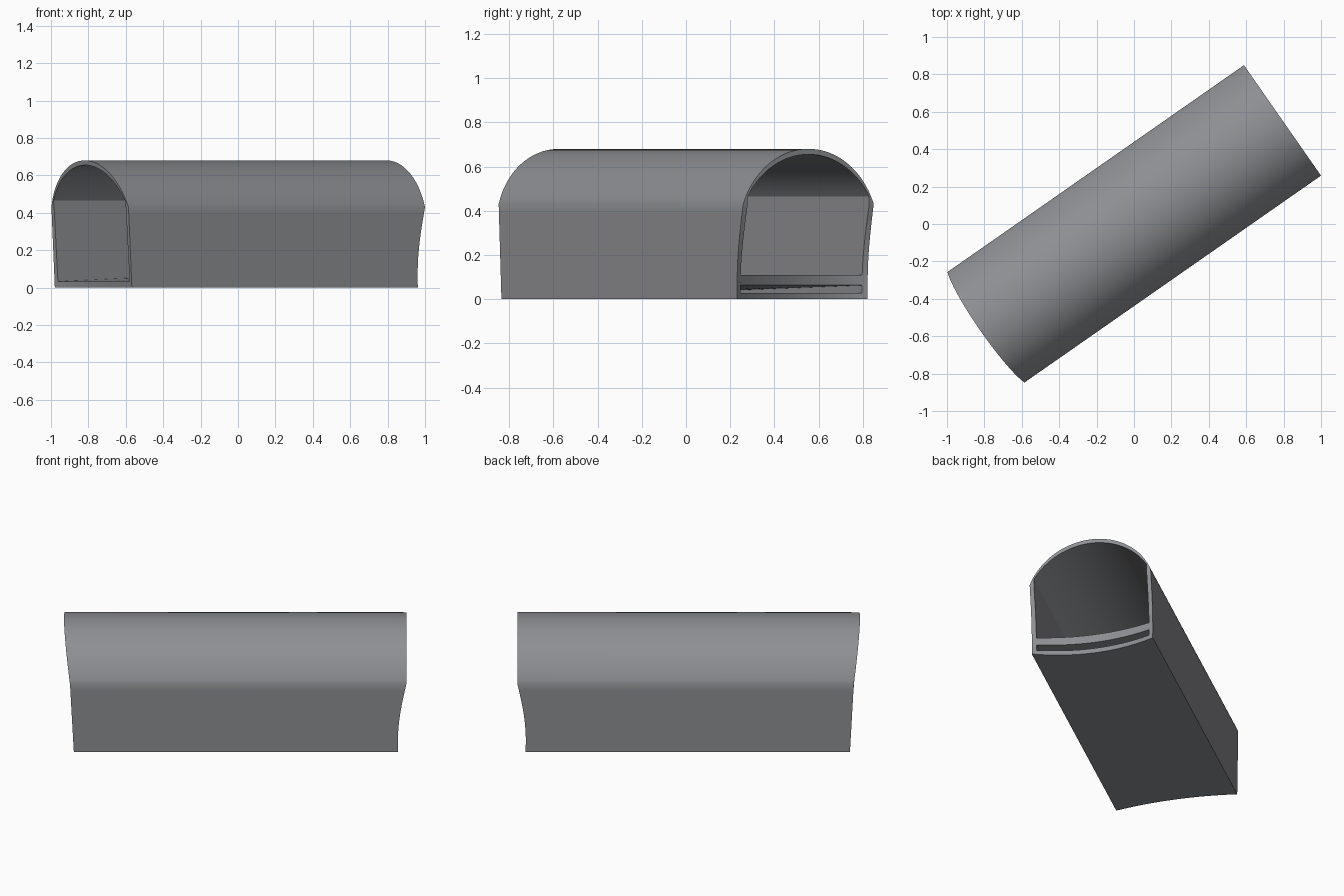
import bpy
import bmesh
from math import radians, cos, sin, asin, sqrt

cube = bpy.data.objects.get("Cube")
if cube:
    bpy.data.objects.remove(cube, do_unlink=True)

TURN = radians(34.9)      # heading of the tunnel axis
HALF, CROWN, CREASE = 0.36, 0.68, 0.43

grey = bpy.data.materials.new("concrete_grey")
grey.use_nodes = True
colour = (0.27, 0.275, 0.29, 1)
grey.diffuse_color = colour
grey.node_tree.nodes["Principled BSDF"].inputs["Base Color"].default_value = colour


def clamp(v):
    return max(0.0, min(1.0, v))


def end_position(end, n, z):
    """Distance along the axis of the shaped mouth at cross-section point n, z."""
    low = clamp((CREASE - z) / CREASE)
    hollow = low * (1 - clamp(abs(n) / HALF) ** 2)
    if end > 0:
        return 0.968 - 0.048 * sin(min(low * 1.9, 1.75)) - 0.08 * hollow
    high = clamp((CROWN - z) / (CROWN - CREASE))
    return -1.0 + 0.035 * high + 0.022 * low + 0.035 * hollow


def place(end, n, z):
    d = end_position(end, n, z)
    return (d * cos(TURN) - n * sin(TURN), d * sin(TURN) + n * cos(TURN), z)


def span(a, b, count):
    return [(a[0] + (b[0] - a[0]) * i / count, a[1] + (b[1] - a[1]) * i / count)
            for i in range(count)]


def arch_outline(half, base, crease, crown):
    """Closed outline: floor, wall, round arch, wall."""
    rise = crown - crease
    radius = (half ** 2 + rise ** 2) / (2 * rise)
    sweep = asin(half / radius)
    arc = [(radius * sin(sweep * (1 - i / 20)),
            crown - radius + radius * cos(sweep * (1 - i / 20))) for i in range(40)]
    return (span((-half, base), (half, base), 16)
            + span((half, base), (half, crease), 10)
            + arc
            + span((-half, crease), (-half, base), 10))


def finish(bm, name):
    bmesh.ops.recalc_face_normals(bm, faces=bm.faces)
    mesh = bpy.data.meshes.new(name)
    bm.to_mesh(mesh)
    bm.free()
    mesh.materials.append(grey)
    obj = bpy.data.objects.new(name, mesh)
    bpy.context.collection.objects.link(obj)
    bpy.ops.object.select_all(action="DESELECT")
    obj.select_set(True)
    bpy.context.view_layer.objects.active = obj
    bpy.ops.object.shade_smooth_by_angle(angle=radians(30))
    return obj


def bridge(bm, a, b):
    for i in range(len(a)):
        j = (i + 1) % len(a)
        bm.faces.new((a[i], a[j], b[j], b[i]))


# Tunnel shell: outer skin, inner skin and a rim at each mouth
bm = bmesh.new()
outer = arch_outline(HALF, 0.0, CREASE, CROWN)
inner = arch_outline(0.335, 0.027, 0.465, 0.655)
rings = {}
for end in (-1, 1):
    rings[end] = [[bm.verts.new(place(end, n, z)) for n, z in loop]
                  for loop in (outer, inner)]
    bridge(bm, *rings[end])
for k in (0, 1):
    bridge(bm, rings[-1][k], rings[1][k])
finish(bm, "tunnel_shell")

# Inner deck: rises towards the rear mouth and leaves a slot beneath it
bm = bmesh.new()
W = 0.337
loops = []
for end, low, high in ((-1, 0.02, 0.032), (1, 0.063, 0.109)):
    under = span((-W, low), (W, low), 16) + [(W, low)]
    over = span((-W, high), (W, high), 16) + [(W, high)]
    rows = [[bm.verts.new(place(end, n, z)) for n, z in row] for row in (under, over)]
    for i in range(16):
        bm.faces.new((rows[0][i], rows[0][i + 1], rows[1][i + 1], rows[1][i]))
    loops.append(rows[0] + rows[1][::-1])
bridge(bm, *loops)
finish(bm, "inner_deck")
